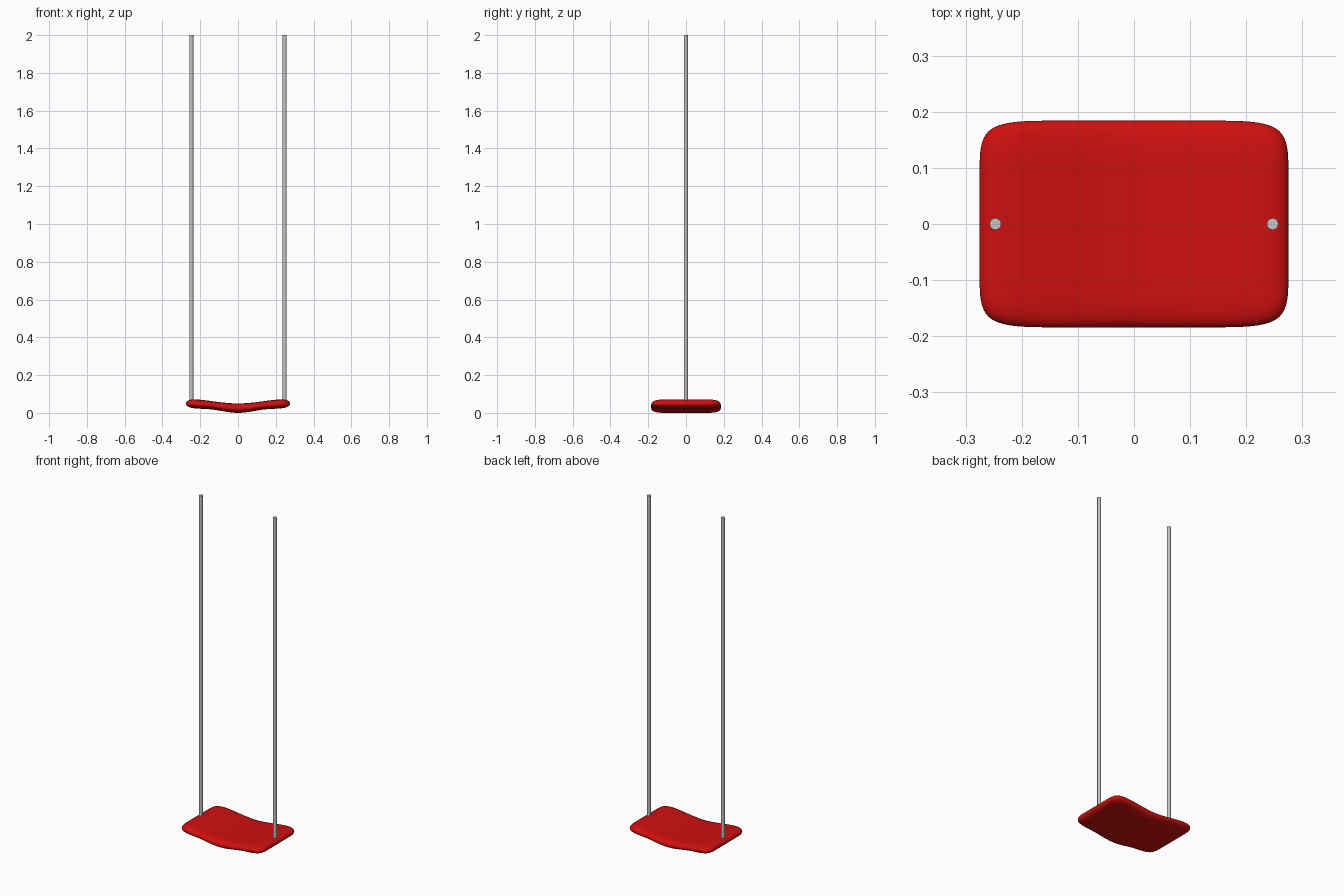
import bpy, bmesh, math

default = bpy.data.objects.get("Cube")
if default:
    bpy.data.objects.remove(default, do_unlink=True)


def make_material(name, rgb):
    mat = bpy.data.materials.new(name)
    mat.use_nodes = True
    mat.diffuse_color = (*rgb, 1)
    mat.node_tree.nodes["Principled BSDF"].inputs["Base Color"].default_value = (*rgb, 1)
    return mat


red = make_material("red plastic", (0.62, 0.005, 0.005))
grey = make_material("grey metal", (0.56, 0.56, 0.56))

# Seat cage: half length and width, then top and bottom heights
# at the centre, halfway out and at the ends
HALF_X, HALF_Y = 0.281, 0.188
TOP = (0.044, 0.062, 0.082)
BOTTOM = (-0.013, 0.026, 0.018)

bm = bmesh.new()
bmesh.ops.create_cube(bm, size=2)
for axis in ((1, 0, 0), (0, 1, 0)):
    for cut in (-0.5, 0, 0.5):
        bmesh.ops.bisect_plane(bm, geom=bm.verts[:] + bm.edges[:] + bm.faces[:],
                               plane_co=[a * cut for a in axis], plane_no=axis)
for v in bm.verts:
    column = round(abs(v.co.x) * 2)
    v.co.z = (TOP if v.co.z > 0 else BOTTOM)[column]
    v.co.x *= HALF_X
    v.co.y *= HALF_Y
mesh = bpy.data.meshes.new("seat")
bm.to_mesh(mesh)
bm.free()
mesh.materials.append(red)
mesh.shade_smooth()
seat = bpy.data.objects.new("seat", mesh)
bpy.context.collection.objects.link(seat)
subsurf = seat.modifiers.new("rounding", 'SUBSURF')
subsurf.levels = subsurf.render_levels = 4

# Two hanging rods, sunk a little into the seat
ROD_BASE, ROD_TOP = 0.05, 2.0
for name, x in (("left_rod", 0.247), ("right_rod", -0.247)):
    bpy.ops.mesh.primitive_cylinder_add(vertices=16, radius=0.0105, depth=ROD_TOP - ROD_BASE,
                                        location=(x, 0, (ROD_TOP + ROD_BASE) / 2))
    rod = bpy.context.object
    rod.name = name
    rod.data.materials.append(grey)
    bpy.ops.object.shade_smooth_by_angle(angle=math.radians(40))
